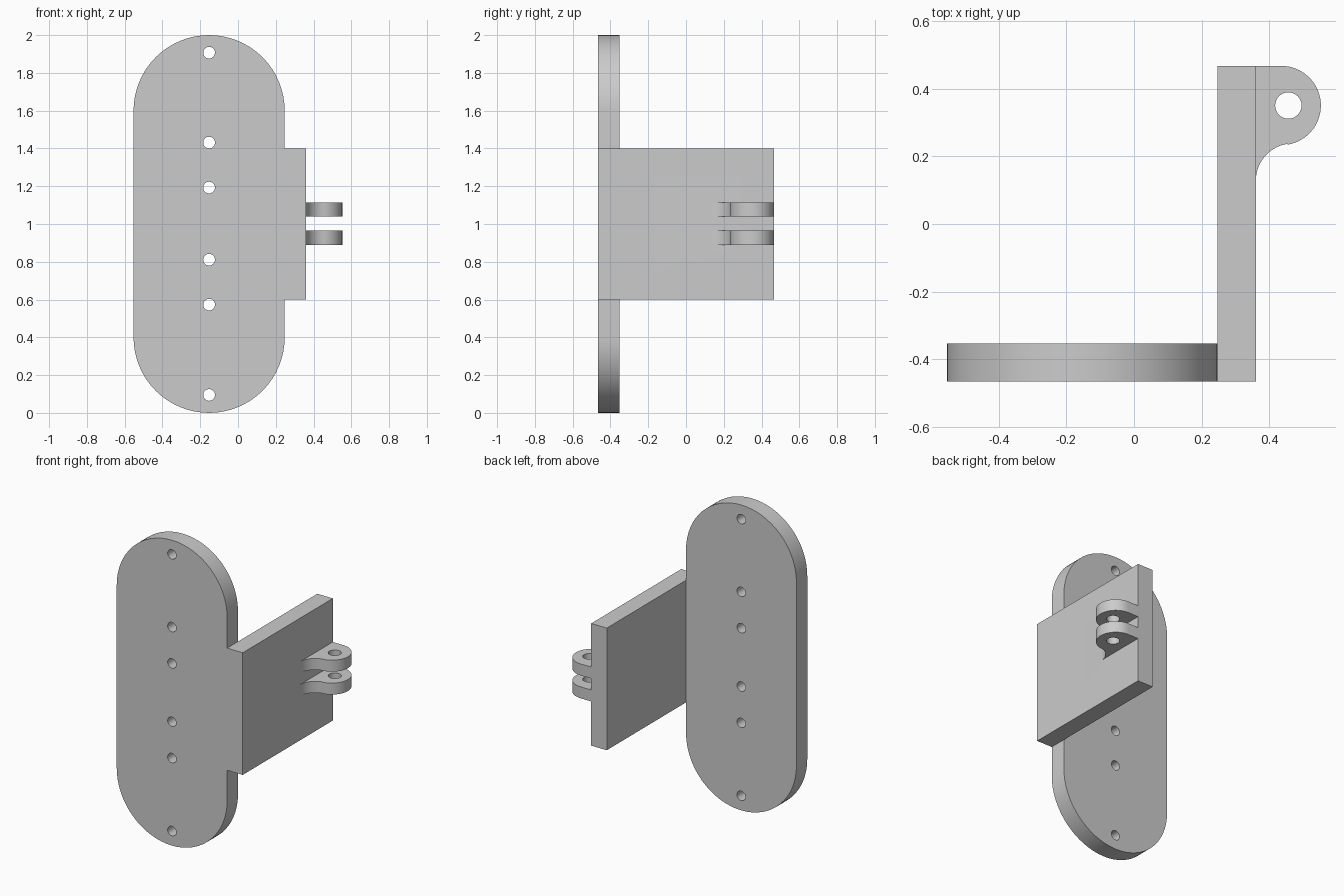
import bpy
import bmesh
from math import pi, sin, cos, atan2, radians

cube = bpy.data.objects.get("Cube")
if cube:
    bpy.data.objects.remove(cube, do_unlink=True)

grey = bpy.data.materials.new("plain grey")
grey.use_nodes = True
GREY = (0.6, 0.6, 0.6, 1)
grey.diffuse_color = GREY
grey.node_tree.nodes["Principled BSDF"].inputs["Base Color"].default_value = GREY


def arc(cx, cy, r, start, end, steps=32):
    return [(cx + r * cos(start + (end - start) * i / steps),
             cy + r * sin(start + (end - start) * i / steps)) for i in range(steps + 1)]


def hole(cx, cy, r):
    return arc(cx, cy, r, 0, 2 * pi, 32)[:-1]


def slab(name, loops, thickness, location, tilt=0):
    """Flat solid from an outline followed by its holes, centred on its thickness."""
    curve = bpy.data.curves.new(name, "CURVE")
    curve.dimensions = "2D"
    curve.fill_mode = "BOTH"
    curve.extrude = thickness / 2
    for loop in loops:
        spline = curve.splines.new("POLY")
        spline.points.add(len(loop) - 1)
        for point, (x, y) in zip(spline.points, loop):
            point.co = (x, y, 0, 1)
        spline.use_cyclic_u = True
    ob = bpy.data.objects.new(name, curve)
    bpy.context.collection.objects.link(ob)
    ob.location = location
    ob.rotation_euler.x = tilt
    bpy.ops.object.select_all(action="DESELECT")
    ob.select_set(True)
    bpy.context.view_layer.objects.active = ob
    bpy.ops.object.convert(target="MESH")
    ob = bpy.context.object
    bpy.ops.object.transform_apply(location=True, rotation=True, scale=True)
    bm = bmesh.new()
    bm.from_mesh(ob.data)
    bmesh.ops.remove_doubles(bm, verts=bm.verts, dist=1e-5)
    bmesh.ops.recalc_face_normals(bm, faces=bm.faces)
    bm.to_mesh(ob.data)
    bm.free()
    ob.data.materials.clear()
    ob.data.materials.append(grey)
    return ob


# Dimensions shared by the parts
plate_x, plate_r, thick = -0.153, 0.4, 0.112
inner, outer = 0.247, 0.36
front, back = -0.465, 0.467

# Rounded front plate with its row of screw holes
outline = arc(plate_x, 1.6, plate_r, 0, pi) + arc(plate_x, 0.4, plate_r, pi, 2 * pi)
screws = [hole(plate_x, z, 0.031) for z in (1.907, 1.431, 1.193, 0.811, 0.573, 0.095)]
bracket = slab("bracket", [outline] + screws, thick, (0, front + thick / 2, 0), pi / 2)

# Side panel running backwards from the plate
panel = slab("side_panel", [[(inner, front), (outer, front), (outer, back), (inner, back)]],
             0.8, (0, 0, 1))

# Pair of hinge lugs: round tip, pin hole and a fillet into the panel
tip_x, tip_y, tip_r = 0.435, 0.35, 0.117
fil_x, fil_y, fil_r = 0.47, 0.128, 0.11
lean = atan2(fil_y - tip_y, fil_x - tip_x)
lug_outline = ([(0.3, back)] + arc(tip_x, tip_y, tip_r, pi / 2, lean)
               + arc(fil_x, fil_y, fil_r, lean + pi, pi) + [(0.3, fil_y)])
lugs = [slab(name, [lug_outline, hole(0.456, tip_y, 0.039)], 0.075, (0, 0, z))
        for name, z in (("lower_lug", 0.927), ("upper_lug", 1.077))]

# Merge everything into one solid bracket
bpy.context.view_layer.objects.active = bracket
for part in [panel] + lugs:
    union = bracket.modifiers.new("union", "BOOLEAN")
    union.operation = "UNION"
    union.solver = "EXACT"
    union.object = part
    bpy.ops.object.modifier_apply(modifier=union.name)
    bpy.data.objects.remove(part, do_unlink=True)

# Clean up flat areas and keep the rims crisp
bm = bmesh.new()
bm.from_mesh(bracket.data)
bmesh.ops.remove_doubles(bm, verts=bm.verts, dist=1e-5)
bmesh.ops.dissolve_limit(bm, angle_limit=radians(0.5), verts=bm.verts, edges=bm.edges)
bm.to_mesh(bracket.data)
bm.free()
bpy.ops.object.select_all(action="DESELECT")
bracket.select_set(True)
bpy.context.view_layer.objects.active = bracket
bpy.ops.object.shade_smooth_by_angle(angle=radians(30))
